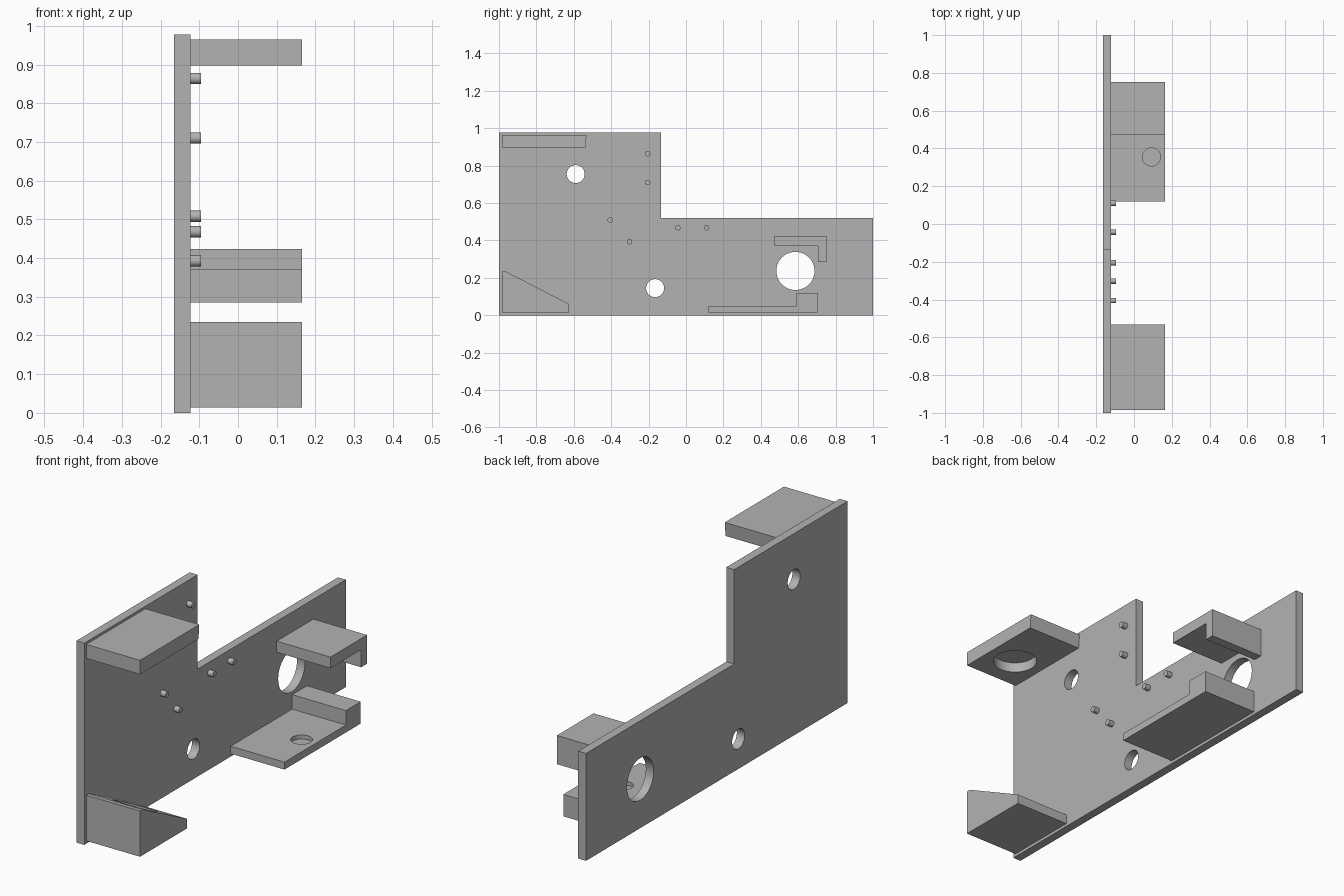
import bpy
import bmesh
import math

cube = bpy.data.objects.get("Cube")
if cube:
    bpy.data.objects.remove(cube, do_unlink=True)

grey = bpy.data.materials.new("plain grey")
grey.use_nodes = True
colour = (0.45, 0.45, 0.45, 1)
grey.diffuse_color = colour
grey.node_tree.nodes["Principled BSDF"].inputs["Base Color"].default_value = colour

BACK, FACE, OUTER = -0.165, -0.123, 0.165   # plate back, plate face, bracket tips


def extrude_profile(name, points, x0, x1):
    """Extrude a (y, z) outline along x."""
    bm = bmesh.new()
    face = bm.faces.new([bm.verts.new((x0, y, z)) for y, z in points])
    result = bmesh.ops.extrude_face_region(bm, geom=[face])
    moved = [v for v in result["geom"] if isinstance(v, bmesh.types.BMVert)]
    bmesh.ops.translate(bm, vec=(x1 - x0, 0, 0), verts=moved)
    bmesh.ops.recalc_face_normals(bm, faces=bm.faces)
    mesh = bpy.data.meshes.new(name)
    bm.to_mesh(mesh)
    bm.free()
    obj = bpy.data.objects.new(name, mesh)
    bpy.context.collection.objects.link(obj)
    mesh.materials.append(grey)
    return obj


def cylinder(name, centre, radius, length, along_x=False):
    turn = (0, math.pi / 2, 0) if along_x else (0, 0, 0)
    bpy.ops.mesh.primitive_cylinder_add(vertices=48, radius=radius, depth=length,
                                        location=centre, rotation=turn)
    obj = bpy.context.object
    obj.name = name
    obj.data.materials.append(grey)
    return obj


def smooth(obj):
    bpy.ops.object.select_all(action="DESELECT")
    obj.select_set(True)
    bpy.context.view_layer.objects.active = obj
    bpy.ops.object.shade_smooth_by_angle(angle=math.radians(30))


def cut(obj, cutter):
    cutter.hide_render = True
    mod = obj.modifiers.new("hole", "BOOLEAN")
    mod.operation = "DIFFERENCE"
    mod.solver = "EXACT"
    mod.object = cutter
    bpy.context.view_layer.objects.active = obj
    bpy.ops.object.modifier_apply(modifier=mod.name)
    bpy.data.objects.remove(cutter, do_unlink=True)


def pocket(obj, x, y, radius, z0, z1):
    """Round vertical pocket between two heights."""
    cut(obj, cylinder("pocket_cutter", (x, y, (z0 + z1) / 2), radius, z1 - z0))
    smooth(obj)


# L-shaped mounting plate with through holes
plate = extrude_profile("plate", [(-1, 0), (1, 0), (1, 0.52), (-0.133, 0.52),
                                  (-0.133, 0.977), (-1, 0.977)], BACK, FACE)
for y, z, r in [(-0.59, 0.755, 0.048), (-0.165, 0.145, 0.048), (0.585, 0.237, 0.102)]:
    cut(plate, cylinder("hole_cutter", (BACK, y, z), r, 0.3, True))
smooth(plate)

# Upper front bracket, with a round pocket in its underside
upper_bracket = extrude_profile("upper_bracket", [(-0.985, 0.897), (-0.538, 0.897),
                                (-0.532, 0.965), (-0.985, 0.965)], FACE, OUTER)
pocket(upper_bracket, 0.022, -0.816, 0.098, 0.8, 0.945)

# Sloped lower bracket, with a matching pocket facing up
wedge_bracket = extrude_profile("wedge_bracket", [(-0.985, 0.014), (-0.625, 0.014),
                                (-0.625, 0.06), (-0.965, 0.235), (-0.985, 0.235)],
                                FACE, OUTER)
pocket(wedge_bracket, 0.022, -0.816, 0.098, 0.06, 0.4)

# Rear shelf with raised end and a shallow pocket
shelf = extrude_profile("rear_shelf", [(0.12, 0.014), (0.703, 0.014), (0.703, 0.12),
                        (0.59, 0.12), (0.59, 0.05), (0.12, 0.05)], FACE, OUTER)
pocket(shelf, 0.092, 0.355, 0.048, 0.03, 0.2)

# Hooked rear clip
extrude_profile("rear_clip", [(0.472, 0.37), (0.707, 0.37), (0.707, 0.285),
                (0.752, 0.285), (0.752, 0.424), (0.472, 0.424)], FACE, OUTER)

# Locating pins
for y, z in [(-0.205, 0.864), (-0.205, 0.71), (-0.405, 0.508),
             (-0.302, 0.393), (-0.043, 0.468), (0.11, 0.468)]:
    smooth(cylinder("pin", ((FACE - 0.095) / 2, y, z), 0.0145, 0.028, True))
